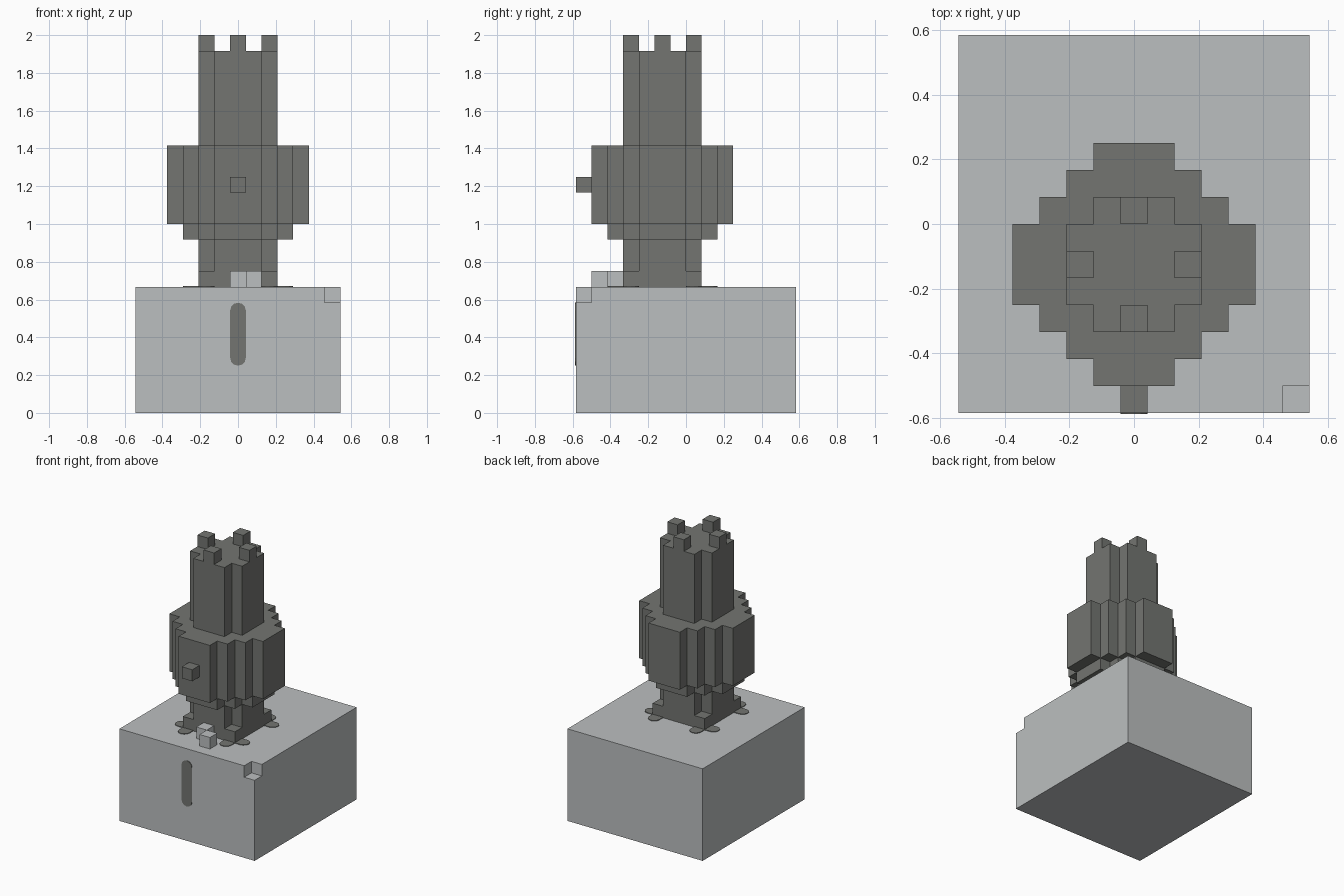
import bpy
import bmesh
import math

cube = bpy.data.objects.get("Cube")
if cube:
    bpy.data.objects.remove(cube, do_unlink=True)

U = 1 / 12          # edge of one block
AXIS_Y = -1.5       # tower axis, in blocks


def material(name, rgb):
    m = bpy.data.materials.new(name)
    m.use_nodes = True
    m.diffuse_color = (*rgb, 1)
    m.node_tree.nodes["Principled BSDF"].inputs["Base Color"].default_value = (*rgb, 1)
    return m


STONE = material("light grey stone", (0.50, 0.52, 0.525))
METAL = material("dark warm grey", (0.172, 0.178, 0.165))


def prism(name, outline, bottom, top, mat):
    """Extrude an outline of (x, y) block coordinates upward."""
    bm = bmesh.new()
    face = bm.faces.new([bm.verts.new((x * U, y * U, bottom * U)) for x, y in outline])
    up = bmesh.ops.extrude_face_region(bm, geom=[face])["geom"]
    bmesh.ops.translate(bm, vec=(0, 0, (top - bottom) * U),
                        verts=[v for v in up if isinstance(v, bmesh.types.BMVert)])
    bmesh.ops.recalc_face_normals(bm, faces=bm.faces)
    mesh = bpy.data.meshes.new(name)
    bm.to_mesh(mesh)
    bm.free()
    mesh.materials.append(mat)
    obj = bpy.data.objects.new(name, mesh)
    bpy.context.collection.objects.link(obj)
    return obj


def block(name, x, y, z, mat, size=(1, 1, 1)):
    """Box centred on x, y with its bottom at z."""
    a, b = size[0] / 2, size[1] / 2
    return prism(name, [(x - a, y - b), (x + a, y - b), (x + a, y + b), (x - a, y + b)],
                 z, z + size[2], mat)


def stepped_round(name, radius, bottom, top):
    """Blocky round: three-block flats, then single-block steps to the radius."""
    quarter = []
    x, y = radius, 1.5
    while x > 1.5:
        quarter += [(x, y), (x - 1, y)]
        x, y = x - 1, y + 1
    quarter.append((x, radius))
    left = [(-x, y) for x, y in reversed(quarter)]
    half = quarter + left
    outline = half + [(-x, -y) for x, y in half]
    return prism(name, [(x, y + AXIS_Y) for x, y in outline], bottom, top, METAL)


def slot(name, length, mat):
    """Thin rounded strip, one block wide, lying along x."""
    pts = []
    for side in (0, math.pi):
        for i in range(7):
            a = side - math.pi / 2 + math.pi * i / 6
            cx = (length / 2 - 0.5) * (1 if side == 0 else -1)
            pts.append((cx + 0.5 * math.cos(a), 0.5 * math.sin(a)))
    return prism(name, pts, 0, 0.05, mat)


# Plinth with one chipped corner block
prism("plinth_lower", [(-6.5, -7), (6.5, -7), (6.5, 7), (-6.5, 7)], 0, 7, STONE)
prism("plinth_upper", [(-6.5, -7), (5.5, -7), (5.5, -6), (6.5, -6), (6.5, 7), (-6.5, 7)],
      7, 8, STONE)

# Inlaid strip on the plinth front
front_slot = slot("front_slot", 4, METAL)
front_slot.rotation_euler = (math.pi / 2, math.pi / 2, 0)
front_slot.location = (0, -7 * U, 5 * U)

# Rounded strips on the plinth top, crossing under the foot
for side in (-1, 1):
    along = slot("top_strip_x", 7, METAL)
    along.location = (0, (AXIS_Y + 2 * side) * U, 8 * U)
    across = slot("top_strip_y", 7, METAL)
    across.rotation_euler.z = math.pi / 2
    across.location = (2 * side * U, AXIS_Y * U, 8 * U)

# Two loose stones before the foot
block("loose_stone_inner", 0, -4.5, 8, STONE)
block("loose_stone_outer", 1, -5.5, 8, STONE)

# Tower
block("foot", 0, AXIS_Y, 8, METAL, (5, 5, 1))
stepped_round("neck", 2.5, 9, 11)
stepped_round("collar", 3.5, 11, 12)
stepped_round("drum", 4.5, 12, 17)
stepped_round("shaft", 2.5, 17, 23)
block("front_knob", 0, -6.5, 14, METAL)

# Four crown blocks
for i in range(4):
    a = i * math.pi / 2
    block("crown_block", 2 * math.cos(a), AXIS_Y + 2 * math.sin(a), 23, METAL)
